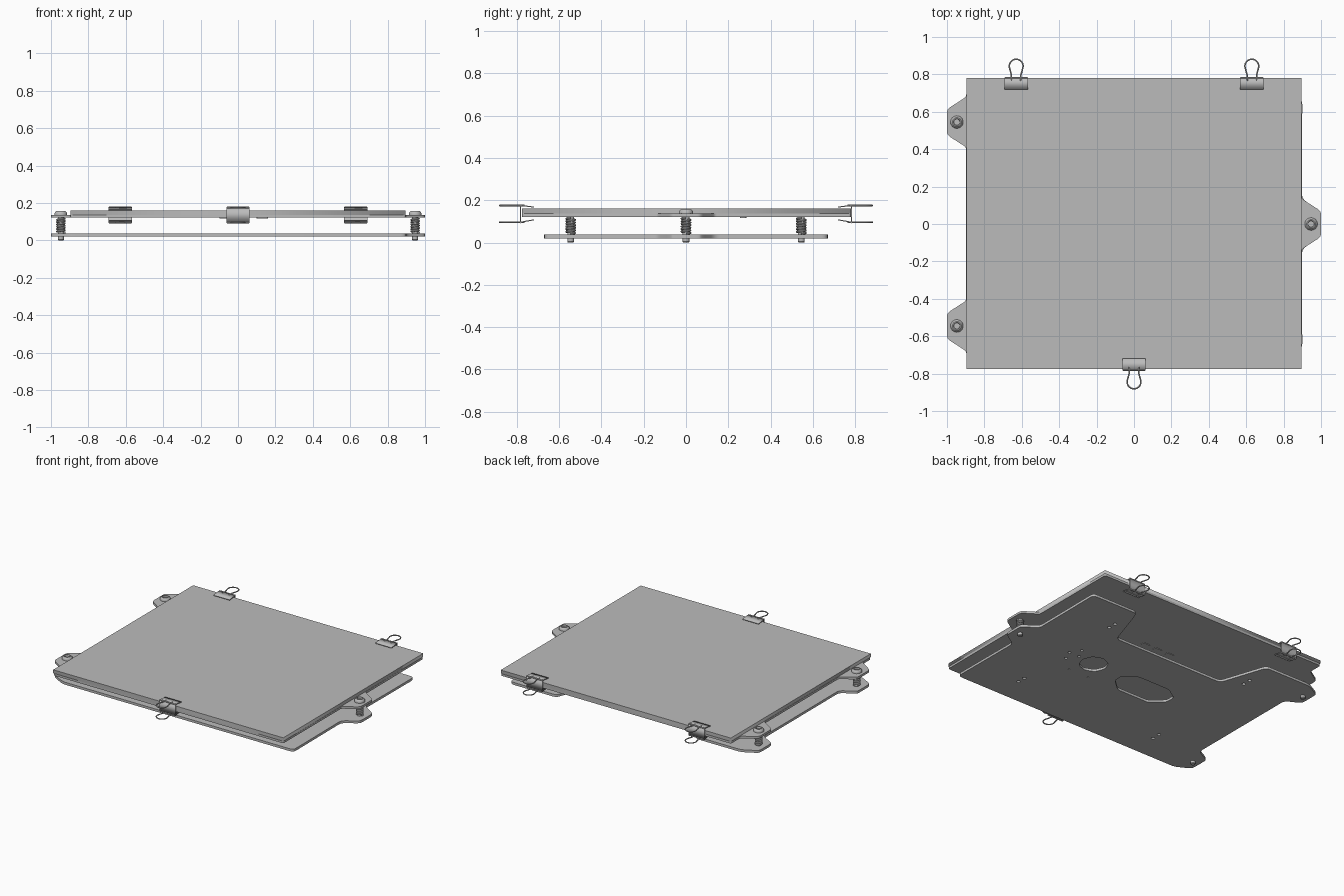
import bpy, bmesh, math
from mathutils import Vector, Matrix

cube = bpy.data.objects.get("Cube")
if cube:
    bpy.data.objects.remove(cube)

grey = bpy.data.materials.new("plain_grey")
grey.use_nodes = True
colour = (0.5, 0.5, 0.5, 1)
grey.diffuse_color = colour
grey.node_tree.nodes["Principled BSDF"].inputs["Base Color"].default_value = colour


def add_mesh(name, mesh, smooth=False):
    mesh.materials.clear()
    mesh.materials.append(grey)
    ob = bpy.data.objects.new(name, mesh)
    bpy.context.collection.objects.link(ob)
    if smooth:
        bpy.ops.object.select_all(action='DESELECT')
        bpy.context.view_layer.objects.active = ob
        ob.select_set(True)
        bpy.ops.object.shade_smooth_by_angle(angle=math.radians(35))
    return ob


def curve_mesh(name, loops, cyclic=True, **settings):
    """Turn polylines into a solid through a curve, and return its mesh."""
    cu = bpy.data.curves.new(name, 'CURVE')
    for key, value in settings.items():
        setattr(cu, key, value)
    for pts in loops:
        sp = cu.splines.new('POLY')
        sp.points.add(len(pts) - 1)
        for p, co in zip(sp.points, pts):
            p.co = (*co, 1) if len(co) == 3 else (*co, 0, 1)
        sp.use_cyclic_u = cyclic
    tmp = bpy.data.objects.new(name, cu)
    bpy.context.collection.objects.link(tmp)
    graph = bpy.context.evaluated_depsgraph_get()
    mesh = bpy.data.meshes.new_from_object(tmp.evaluated_get(graph))
    bpy.data.objects.remove(tmp)
    bpy.data.curves.remove(cu)
    bm = bmesh.new()
    bm.from_mesh(mesh)
    bmesh.ops.remove_doubles(bm, verts=bm.verts, dist=1e-5)
    bmesh.ops.recalc_face_normals(bm, faces=bm.faces)
    bm.to_mesh(mesh)
    bm.free()
    return mesh


def plate(name, loops, z0, z1):
    mesh = curve_mesh(name, loops, dimensions='2D', fill_mode='BOTH', extrude=(z1 - z0) / 2)
    mesh.transform(Matrix.Translation((0, 0, (z0 + z1) / 2)))
    return add_mesh(name, mesh)


def rounded(pts, r, steps=4):
    """Round every corner of a polygon."""
    out = []
    pts = [Vector(p) for p in pts]
    for i, p in enumerate(pts):
        ends = []
        for q in (pts[i - 1], pts[(i + 1) % len(pts)]):
            d = q - p
            ends.append(p + d.normalized() * min(r, d.length * 0.45))
        a, b = ends
        for k in range(steps + 1):
            t = k / steps
            out.append(tuple(a * (1 - t) ** 2 + p * 2 * t * (1 - t) + b * t * t))
    return out


def circle(x, y, r, n=12):
    return [(x + r * math.cos(2 * math.pi * i / n), y + r * math.sin(2 * math.pi * i / n))
            for i in range(n)]


def rect(x, y, w, h):
    return [(x - w, y - h), (x + w, y - h), (x + w, y + h), (x - w, y + h)]


def tab(side, yc, root):
    """Trapezoid ear on one side edge, listed anticlockwise."""
    prof = [(0.897, -root), (0.99, -0.075), (1, -0.06), (1, 0.06), (0.99, 0.075), (0.897, root)]
    return [(side * x, yc + side * y) for x, y in prof]


# Heated bed with three ears, and the glass sheet on it
bed = [(0.895, -0.775), *tab(1, 0, 0.135), (0.895, 0.78), (-0.895, 0.78),
       *tab(-1, 0.545, 0.135), *tab(-1, -0.545, 0.135), (-0.895, -0.775)]
plate("heated_bed", [rounded(bed, 0.012)], 0.121, 0.136)
plate("glass_sheet", [rect(0, 0.0025, 0.895, 0.7775)], 0.136, 0.16)
for x in (-0.07, 0.03, 0.13):
    plate("solder_pad", [rounded(rect(x, 0.27, 0.03, 0.015), 0.01)], 0.117, 0.121)

# Carriage plate with rear notch, openings and drilled holes
base = [(0.9, -0.67), *tab(1, 0, 0.135), (0.9, 0.67), (0.54, 0.67), (0.43, 0.34),
        (-0.43, 0.34), (-0.54, 0.67), *tab(-1, 0.545, 0.125), *tab(-1, -0.545, 0.125)]
big = [(-0.33, -0.07), (-0.24, -0.15), (0.01, -0.15), (0.1, -0.07),
       (0.1, 0), (0.01, 0.06), (-0.24, 0.06), (-0.33, 0)]
small = circle(0.336, 0, 0.095, 8)
holes = [rounded(big, 0.02), rounded(small, 0.02)]
for sx in (-0.56, 0.56):
    for sy in (-0.45, 0.45):
        holes += [circle(sx, sy + d, 0.012) for d in (-0.029, 0.029)]
for x, y in [(0.55, 0.015), (0.505, 0.085), (0.52, -0.055), (0.47, 0.015)]:
    holes.append(circle(x, y, 0.01))
for x in (0.415, 0.257):
    holes.append(circle(x, -0.15, 0.006))
plate("carriage_plate", [rounded(base, 0.03), *holes], 0.02, 0.037)


def screw(x, y):
    prof = [(0, 0.146), (0.016, 0.146), (0.018, 0.157), (0.024, 0.157), (0.031, 0.151),
            (0.034, 0.143), (0.034, 0.136), (0.016, 0.136), (0.016, 0.004), (0.013, 0), (0, 0)]
    bm = bmesh.new()
    vs = [bm.verts.new((r, 0, z)) for r, z in prof]
    es = [bm.edges.new(pair) for pair in zip(vs, vs[1:])]
    bmesh.ops.spin(bm, geom=vs + es, cent=(0, 0, 0), axis=(0, 0, 1),
                   angle=2 * math.pi, steps=24)
    bmesh.ops.remove_doubles(bm, verts=bm.verts, dist=1e-5)
    bmesh.ops.recalc_face_normals(bm, faces=bm.faces)
    mesh = bpy.data.meshes.new("levelling_screw")
    bm.to_mesh(mesh)
    bm.free()
    add_mesh("levelling_screw", mesh, True).location = (x, y, 0)


def spring(x, y, turns=6, n=20):
    pts = []
    for i in range(turns * n + 1):
        a = 2 * math.pi * i / n
        pts.append((0.02 * math.cos(a), 0.02 * math.sin(a), 0.042 + 0.074 * i / (turns * n)))
    mesh = curve_mesh("spring", [pts], False, dimensions='3D', bevel_depth=0.0055,
                      bevel_resolution=2, use_fill_caps=True)
    add_mesh("spring", mesh, True).location = (x, y, 0)


# Levelling screws and springs
for x, y in [(-0.947, 0.545), (-0.947, -0.545), (0.947, 0)]:
    screw(x, y)
    spring(x, y)


def clip(x, side):
    """Folded clip with two wire handles; side is +1 at the back, -1 at the front."""
    place = Matrix.Translation((x, 0.784 * side, 0)) @ Matrix.Scale(side, 4, (1, 0, 0)) \
        @ Matrix.Scale(side, 4, (0, 1, 0))
    # Folded body, drawn as a cross-section and extruded sideways
    prof = [(-0.066, 0.17), (0, 0.178), (0, 0.093), (-0.066, 0.105),
            (-0.066, 0.11), (-0.005, 0.099), (-0.005, 0.172), (-0.066, 0.165)]
    mesh = curve_mesh("clip_body", [prof], dimensions='2D', fill_mode='BOTH', extrude=0.0625)
    turn = Matrix(((0, 0, 1, 0), (1, 0, 0, 0), (0, 1, 0, 0), (0, 0, 0, 1)))
    mesh.transform(place @ turn)
    add_mesh("clip_body", mesh)
    # Wire loops and the rolled edges that hold them
    for z in (0.175, 0.096):
        loop = [(-0.025, -0.02, z), (-0.025, 0.012, z)]
        for i in range(17):
            a = math.radians(200 - 220 * i / 16)
            loop.append((0.037 * math.cos(a), 0.06 + 0.037 * math.sin(a), z))
        loop += [(0.025, 0.012, z), (0.025, -0.02, z)]
        roll = [(-0.06, -0.003, z), (0.06, -0.003, z)]
        for name, pts, r in (("clip_handle", loop, 0.004), ("clip_roll", roll, 0.005)):
            mesh = curve_mesh(name, [pts], False, dimensions='3D', bevel_depth=r,
                              bevel_resolution=2, use_fill_caps=True)
            mesh.transform(place)
            add_mesh(name, mesh, True)


# Clips: two at the back, one at the front
clip(-0.63, 1)
clip(0.63, 1)
clip(0, -1)
